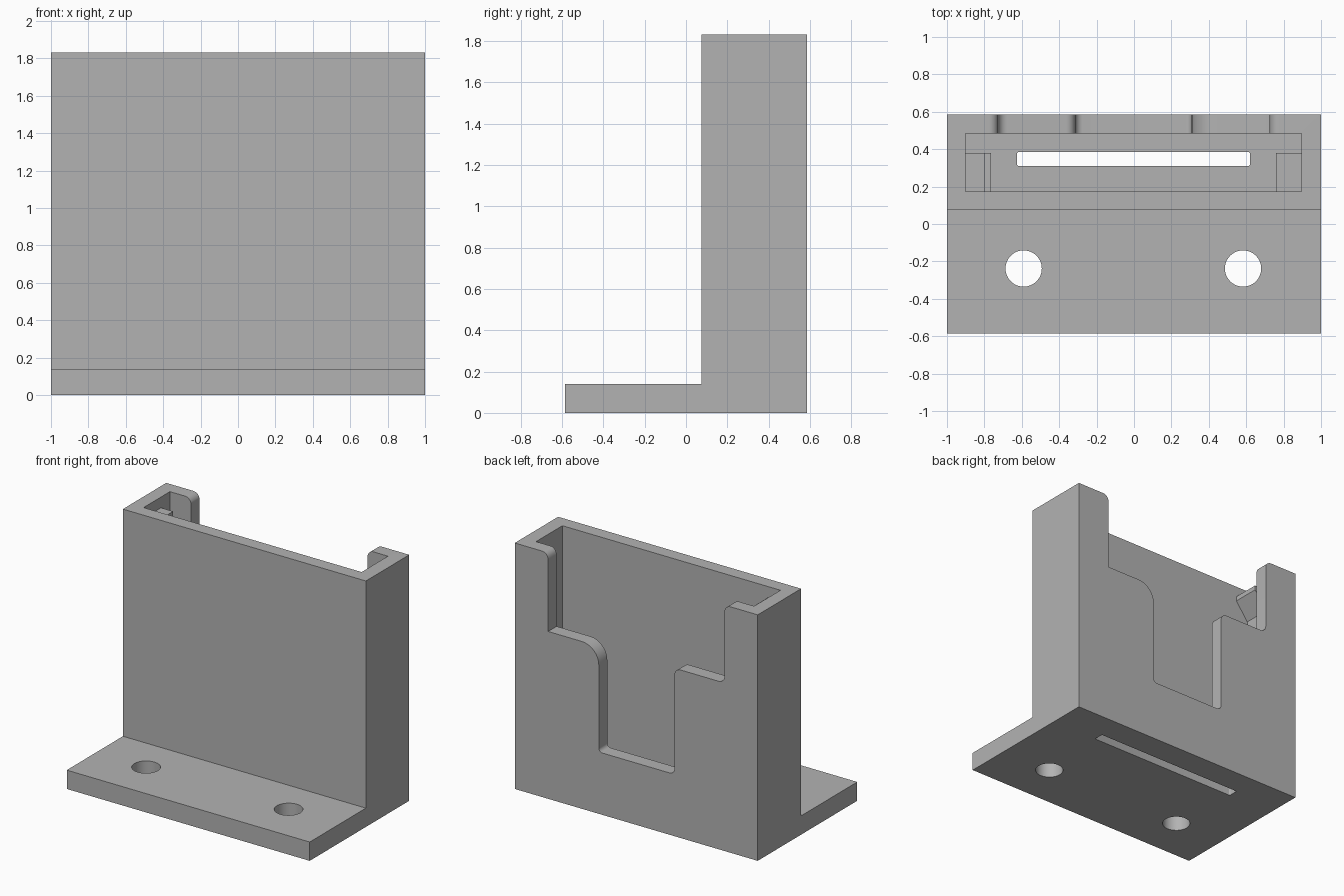
import bpy, bmesh, math
from mathutils import Vector

if "Cube" in bpy.data.objects:
    bpy.data.objects.remove(bpy.data.objects["Cube"], do_unlink=True)

grey = bpy.data.materials.new("plain_grey")
grey.use_nodes = True
grey.diffuse_color = (0.45, 0.45, 0.45, 1)
grey.node_tree.nodes["Principled BSDF"].inputs["Base Color"].default_value = (0.45, 0.45, 0.45, 1)


def rounded(corners, steps=8):
    """Turn (a, b, radius) corners into an outline with filleted corners."""
    out = []
    for i, (a, b, r) in enumerate(corners):
        p = Vector((a, b))
        if r == 0:
            out.append(p)
            continue
        d1 = (Vector(corners[i - 1][:2]) - p).normalized()
        d2 = (Vector(corners[(i + 1) % len(corners)][:2]) - p).normalized()
        centre = p + (d1 + d2) * r
        for k in range(steps + 1):
            t = math.pi / 2 * k / steps
            out.append(centre - d2 * r * math.cos(t) - d1 * r * math.sin(t))
    return out


def prism(name, outline, axis, lo, hi):
    """Extrude a 2D outline along an axis from lo to hi."""
    place = {"x": lambda a, b, d: (d, a, b),
             "y": lambda a, b, d: (a, d, b),
             "z": lambda a, b, d: (a, b, d)}[axis]
    bm = bmesh.new()
    face = bm.faces.new([bm.verts.new(place(a, b, lo)) for a, b in outline])
    ext = bmesh.ops.extrude_face_region(bm, geom=[face])
    moved = [v for v in ext["geom"] if isinstance(v, bmesh.types.BMVert)]
    bmesh.ops.translate(bm, verts=moved, vec=Vector(place(0, 0, hi - lo)))
    bmesh.ops.recalc_face_normals(bm, faces=bm.faces)
    mesh = bpy.data.meshes.new(name)
    bm.to_mesh(mesh)
    bm.free()
    mesh.materials.append(grey)
    obj = bpy.data.objects.new(name, mesh)
    bpy.context.collection.objects.link(obj)
    return obj


def rect(a0, a1, b0, b1, r=0):
    return rounded([(a0, b0, r), (a1, b0, r), (a1, b1, r), (a0, b1, r)], 4)


def circle(x, y, r, n=48):
    return [(x + r * math.cos(2 * math.pi * k / n), y + r * math.sin(2 * math.pi * k / n))
            for k in range(n)]


def cut(target, cutter):
    """Subtract the cutter from the target and discard it."""
    mod = target.modifiers.new("cut", "BOOLEAN")
    mod.operation = "DIFFERENCE"
    mod.solver = "EXACT"
    mod.object = cutter
    graph = bpy.context.evaluated_depsgraph_get()
    mesh = bpy.data.meshes.new_from_object(target.evaluated_get(graph))
    target.modifiers.clear()
    target.data = mesh
    bpy.data.objects.remove(cutter, do_unlink=True)


TOP, FLOOR = 1.83, 0.14

# L-shaped body: mounting flange and upright pocket
holder = prism("holder_body", [(-0.585, 0), (0.585, 0), (0.585, TOP), (0.075, TOP),
                               (0.075, 0.14), (-0.585, 0.14)], "x", -1, 1)

# Open-topped pocket
cut(holder, prism("pocket_cutter", rect(-0.9, 0.895, 0.175, 0.485), "z", FLOOR, 2))

# Stepped window in the back wall, with flared top corners
R = 0.05
window = rounded([(0.775, 2, 0), (0.775, TOP, 0), (0.725, TOP - R, 0), (0.725, 1.245, 0),
                  (0.308, 1.245, 0.14), (0.308, 0.46, 0.03), (-0.314, 0.46, 0.04),
                  (-0.314, 1.25, R), (-0.727, 1.25, R), (-0.727, TOP - R, 0),
                  (-0.777, TOP, 0), (-0.777, 2, 0)])


def round_lip(outline, side):
    """Swap the straight bevel at a top corner for a convex arc."""
    out = []
    for p in outline:
        out.append(p)
        if abs(p.x) > 0.7 and p.x * side > 0 and (
                abs(p.y - (TOP if side > 0 else TOP - R)) < 1e-4):
            angles = [math.pi / 2 * k / 8 for k in range(1, 8)]
            if side < 0:
                angles.reverse()
            out += [Vector((side * (0.776 - R * math.sin(t)), TOP - R + R * math.cos(t)))
                    for t in angles]
    return out


window = round_lip(round_lip(window, 1), -1)
cut(holder, prism("window_cutter", window, "y", 0.4, 0.8))

# Slot through the floor and screw holes in the flange
cut(holder, prism("slot_cutter", rect(-0.625, 0.62, 0.31, 0.385, 0.01), "z", -0.2, 0.3))
for x in (-0.59, 0.583):
    cut(holder, prism("hole_cutter", circle(x, -0.238, 0.097), "z", -0.2, 0.3))

# Spacer blocks at the bottom corners of the pocket
prism("right_spacer", rect(-0.9, -0.765, 0.175, 0.38), "z", FLOOR, 0.6)
prism("left_spacer", rect(0.76, 0.895, 0.175, 0.38), "z", FLOOR, 0.6)

# Small catch near the top of the right wall
prism("catch", [(-0.9, 1.75), (-0.8, 1.75), (-0.8, 1.715), (-0.9, 1.58)], "y", 0.175, 0.38)

# Smooth the fillets and holes, keep the edges sharp
bpy.ops.object.select_all(action="DESELECT")
holder.select_set(True)
bpy.context.view_layer.objects.active = holder
bpy.ops.object.shade_smooth_by_angle(angle=math.radians(30))
